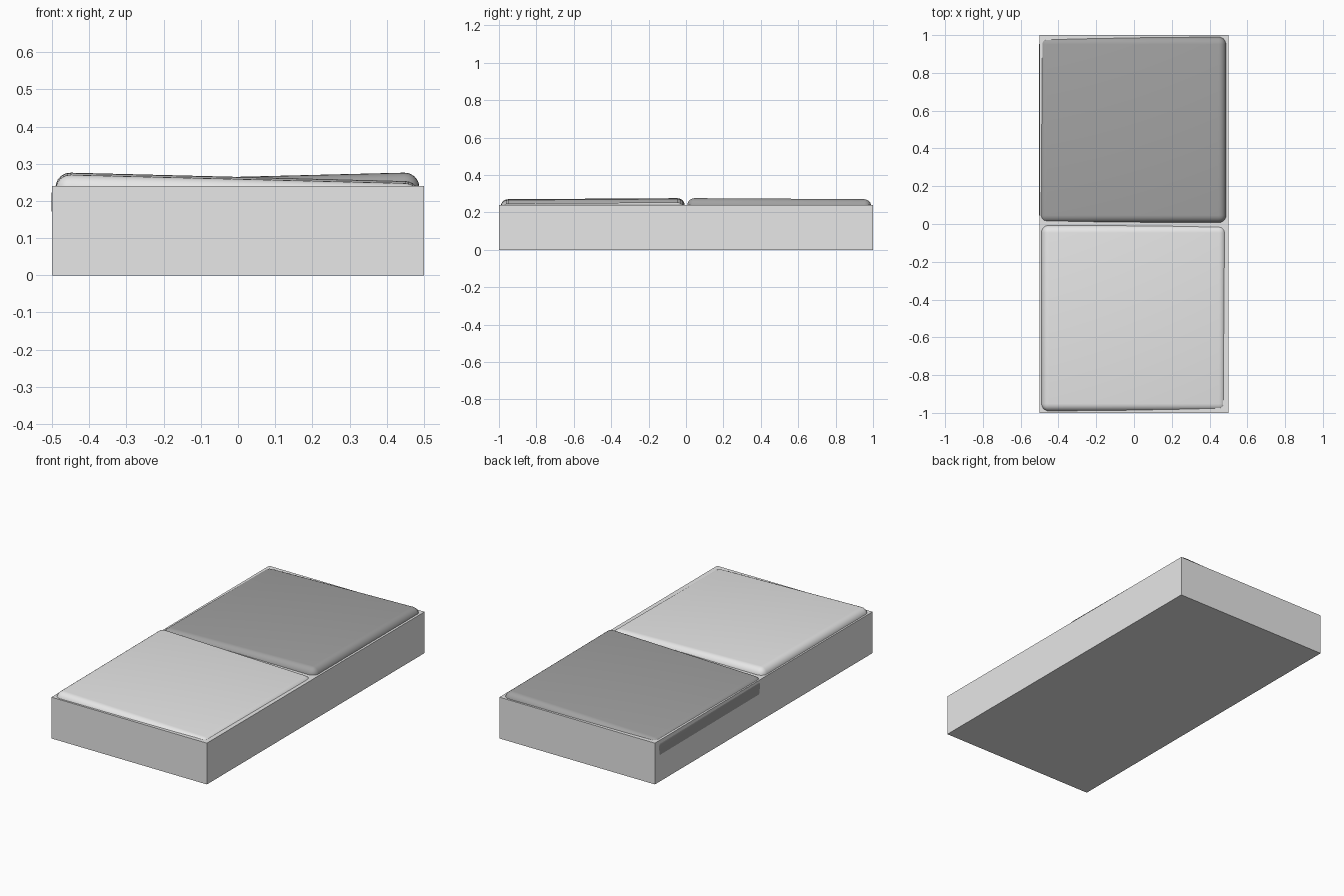
import bpy, math
from mathutils import Matrix

if "Cube" in bpy.data.objects:
    bpy.data.objects.remove(bpy.data.objects["Cube"])


def material(name, v):
    m = bpy.data.materials.new(name)
    m.diffuse_color = (v, v, v, 1)
    m.use_nodes = True
    m.node_tree.nodes["Principled BSDF"].inputs["Base Color"].default_value = m.diffuse_color
    return m


light = material("light_grey", 0.8)
dark = material("dark_grey", 0.36)


def box(name, size, matrix, mat):
    bpy.ops.mesh.primitive_cube_add(size=1)
    ob = bpy.context.object
    ob.name = name
    ob.data.transform(matrix @ Matrix.Diagonal((*size, 1)))
    ob.data.materials.append(mat)
    return ob


# Housing block
box("housing", (1, 2, 0.24), Matrix.Translation((0, 0, 0.12)), light)


# Rounded rocker keys, tilted in opposite directions
def rocker(name, x, y, width, tilt_x, tilt_y, mat):
    thick = 0.13
    m = (Matrix.Translation((x, y, 0.262))
         @ Matrix.Rotation(tilt_y, 4, 'Y') @ Matrix.Rotation(tilt_x, 4, 'X')
         @ Matrix.Translation((0, 0, -thick / 2)))
    ob = box(name, (width, 0.985, thick), m, mat)
    b = ob.modifiers.new("rounding", 'BEVEL')
    b.width = 0.04
    b.segments = 6
    b.limit_method = 'NONE'
    bpy.ops.object.modifier_apply(modifier=b.name)
    bpy.ops.object.shade_smooth_by_angle(angle=math.radians(40))


rocker("front_rocker", 0.0, -0.499, 0.98, 0.006, 0.025, light)
rocker("back_rocker", -0.008, 0.499, 0.99, -0.006, -0.025, dark)
